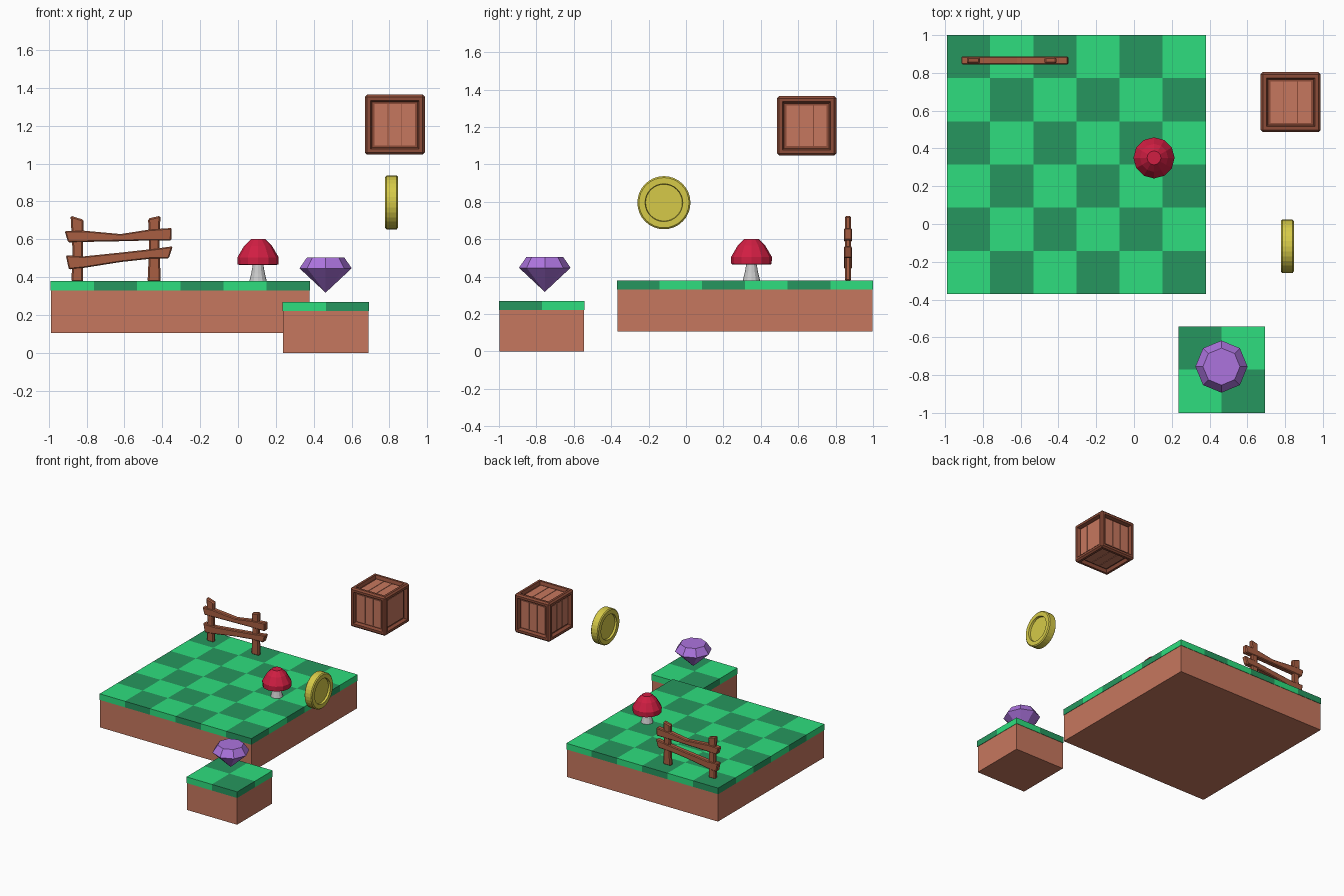
import bpy, bmesh
from math import sin, cos, pi, radians
from mathutils import Matrix, Vector

if "Cube" in bpy.data.objects:
    bpy.data.objects.remove(bpy.data.objects["Cube"])


def mat(name, r, g, b):
    m = bpy.data.materials.new(name)
    m.diffuse_color = [((c / 255 + 0.055) / 1.055) ** 2.4 for c in (r, g, b)] + [1]
    m.use_nodes = True
    m.node_tree.nodes["Principled BSDF"].inputs["Base Color"].default_value = m.diffuse_color
    return m


DIRT = mat("dirt", 198, 119, 94)
LIGHT = mat("light_grass", 46, 222, 126)
DARK = mat("dark_grass", 38, 150, 94)
FRAME = mat("dark_wood", 140, 76, 56)
PLANK = mat("plank_wood", 198, 119, 94)
FENCE = mat("fence_wood", 168, 94, 66)
GOLD = mat("gold", 214, 202, 72)
PURPLE = mat("purple", 172, 116, 222)
RED = mat("red", 208, 30, 66)
STEM = mat("pale_stem", 205, 205, 205)


def finish(bm, name, *mats, loc=(0, 0, 0)):
    bmesh.ops.recalc_face_normals(bm, faces=bm.faces)
    me = bpy.data.meshes.new(name)
    bm.to_mesh(me)
    bm.free()
    for m in mats:
        me.materials.append(m)
    ob = bpy.data.objects.new(name, me)
    ob.location = loc
    bpy.context.collection.objects.link(ob)
    return ob


def add_box(bm, lo, hi, rot=Matrix()):
    lo, hi = Vector(lo), Vector(hi)
    m = rot @ Matrix.Translation((lo + hi) / 2) @ Matrix.Diagonal((*(hi - lo), 1))
    return bmesh.ops.create_cube(bm, size=1, matrix=m)


def lathe(name, profile, n, material, loc, phase=0.0):
    """Flat-faced solid of revolution about z from (radius, height) points."""
    bm = bmesh.new()
    rings = []
    for r, z in profile:
        rings.append([bm.verts.new((r * cos(2 * pi * (i + phase) / n),
                                    r * sin(2 * pi * (i + phase) / n), z)) for i in range(n)])
    for a, b in zip(rings, rings[1:]):
        for i in range(n):
            j = (i + 1) % n
            bm.faces.new((a[i], a[j], b[j], b[i]))
    for ring in (rings[0], rings[-1]):
        bm.faces.new(ring)
    bmesh.ops.remove_doubles(bm, verts=bm.verts, dist=1e-4)
    return finish(bm, name, material, loc=loc)


def platform(name, x, y, size, cells, bottom, top):
    """Dirt block with a checkered grass slab; x, y are the lower corner."""
    grass_z, e = top - 0.05, 0.003
    bm = bmesh.new()
    add_box(bm, (x + e, y + e, bottom), (x + size - e, y + size - e, grass_z))
    finish(bm, name + "_dirt", DIRT)
    bm = bmesh.new()
    bmesh.ops.create_grid(bm, x_segments=cells, y_segments=cells, size=size / 2)
    ext = bmesh.ops.extrude_face_region(bm, geom=bm.faces[:], use_keep_orig=True)
    bmesh.ops.translate(bm, vec=(0, 0, 0.05),
                        verts=[v for v in ext["geom"] if isinstance(v, bmesh.types.BMVert)])
    for f in bm.faces:
        c = f.calc_center_median()
        i, j = (min(cells - 1, max(0, int((k / size + 0.5) * cells))) for k in c.xy)
        f.material_index = (i + j) % 2
    finish(bm, name + "_grass", LIGHT, DARK, loc=(x + size / 2, y + size / 2, grass_z))


platform("large_platform", -0.99, -0.37, 1.37, 6, 0.105, 0.38)
platform("small_platform", 0.235, -1.0, 0.458, 2, 0.0, 0.27)

# crate: bevelled cube with a recessed panel on every side
C, H = (0.829, 0.645, 1.206), 0.159
bm = bmesh.new()
bmesh.ops.create_cube(bm, size=2 * H)
bmesh.ops.bevel(bm, geom=bm.edges[:], offset=0.012, segments=1, affect='EDGES')
sides = [f for f in bm.faces if f.calc_area() > 0.03]
bmesh.ops.inset_individual(bm, faces=sides, thickness=0.026)
bmesh.ops.inset_individual(bm, faces=sides, thickness=0.012, depth=-0.026)
finish(bm, "crate_frame", FRAME, loc=C)

# crate planks: three per side
bm = bmesh.new()
turns = [Matrix(), Matrix.Rotation(pi, 4, 'X')]
turns += [Matrix.Rotation(k * pi / 2, 4, 'Z') @ Matrix.Rotation(pi / 2, 4, 'X') for k in range(4)]
w, P = 0.0727, 0.109
for t in turns:
    for k in (-1, 0, 1):
        add_box(bm, (k * w - w / 2 + 0.002, -P, H - 0.03),
                (k * w + w / 2 - 0.002, P, H - 0.02), t)
finish(bm, "crate_planks", PLANK, loc=C)

# coin: rimmed disc recessed on both sides, standing on edge
half = [(0, 0.018), (0.098, 0.018), (0.101, 0.034), (0.134, 0.034), (0.142, 0.027)]
coin = lathe("coin", [(r, -z) for r, z in half] + half[::-1], 32, GOLD, (0.812, -0.118, 0.795))
coin.rotation_euler = (0, radians(90), 0)

# gem
lathe("gem", [(0, 0.318), (0.138, 0.447), (0.098, 0.505)], 8, PURPLE, (0.463, -0.755, 0))

# mushroom
M = (0.106, 0.35, 0)
lathe("mushroom_stem", [(0.046, 0.38), (0.036, 0.42), (0.027, 0.47)], 12, STEM, M)
lathe("mushroom_cap", [(0, 0.475), (0.09, 0.465), (0.108, 0.466), (0.109, 0.505),
                       (0.074, 0.565), (0.037, 0.602)], 12, RED, M)


def strip(name, pairs, thick, bevel):
    """Board in the xz plane from (low, high) point pairs, extruded along y."""
    bm = bmesh.new()
    cols = [[bm.verts.new((x, y, z)) for (x, z), y in
             ((lo, -thick), (hi, -thick), (hi, thick), (lo, thick))] for lo, hi in pairs]
    for a, b in zip(cols, cols[1:]):
        for i in range(4):
            j = (i + 1) % 4
            bm.faces.new((a[i], a[j], b[j], b[i]))
    bm.faces.new(cols[0])
    bm.faces.new(cols[-1])
    ob = finish(bm, name, FENCE, loc=(0, 0.866, 0))
    mod = ob.modifiers.new("bevel", 'BEVEL')
    mod.width, mod.segments, mod.limit_method = bevel, 1, 'ANGLE'
    mod.angle_limit = radians(40)


# fence posts and warped rails
strip("fence_post_left", [((-0.88, 0.375), (-0.818, 0.375)), ((-0.875, 0.55), (-0.82, 0.55)),
                          ((-0.885, 0.725), (-0.815, 0.703))], 0.017, 0.008)
strip("fence_post_right", [((-0.478, 0.375), (-0.408, 0.375)), ((-0.47, 0.55), (-0.415, 0.55)),
                           ((-0.475, 0.71), (-0.41, 0.725))], 0.017, 0.008)
strip("fence_rail_top", [((-0.898, 0.584), (-0.916, 0.643)), ((-0.82, 0.586), (-0.82, 0.646)),
                         ((-0.62, 0.59), (-0.62, 0.628)), ((-0.466, 0.594), (-0.466, 0.652)),
                         ((-0.353, 0.594), (-0.35, 0.66))], 0.021, 0.006)
strip("fence_rail_bottom", [((-0.894, 0.441), (-0.91, 0.515)), ((-0.815, 0.449), (-0.815, 0.51)),
                            ((-0.62, 0.48), (-0.62, 0.53)), ((-0.466, 0.497), (-0.466, 0.547)),
                            ((-0.366, 0.499), (-0.345, 0.563))], 0.021, 0.006)
